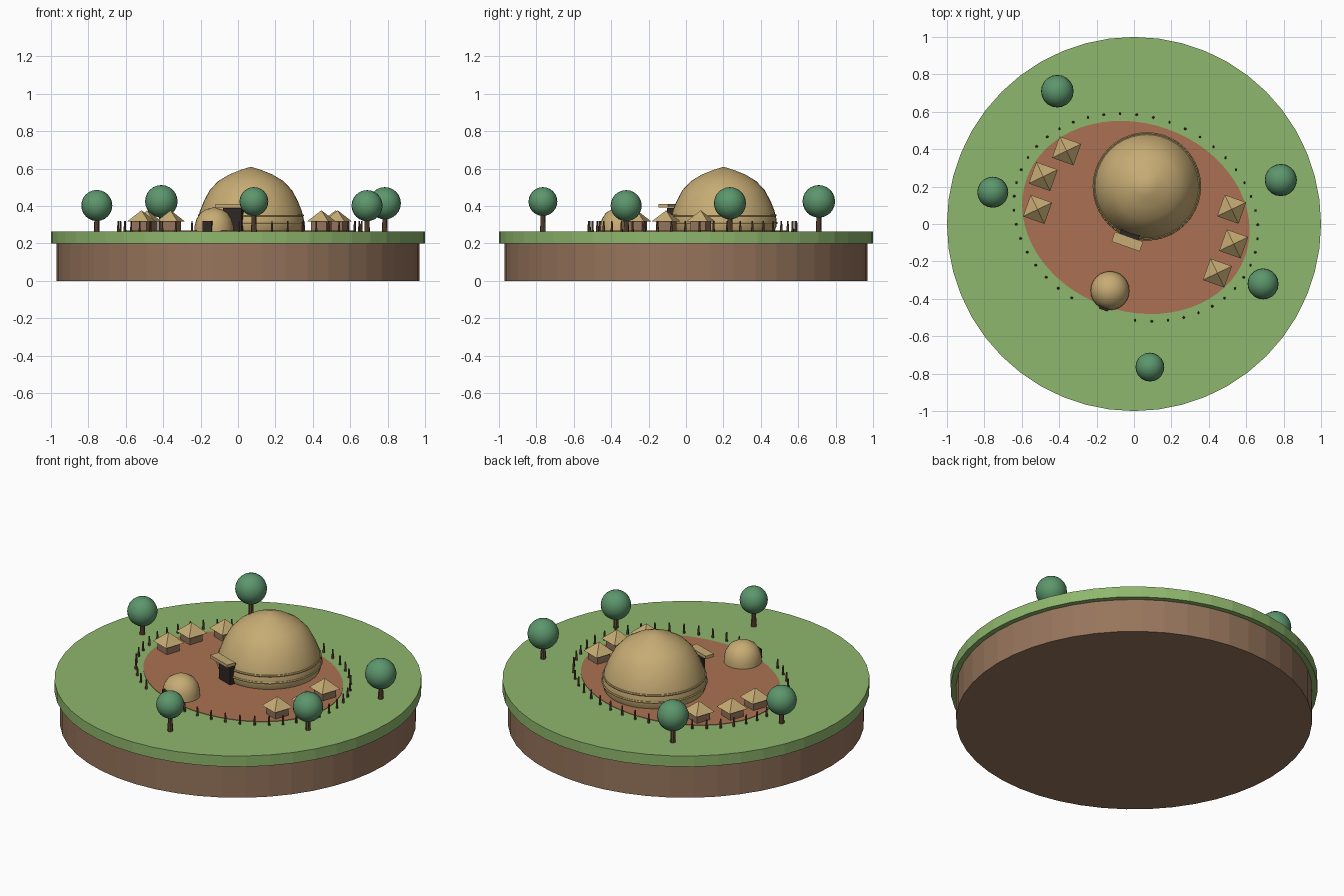
import bpy, math
from mathutils import Vector, Matrix

cube = bpy.data.objects.get("Cube")
if cube:
    bpy.data.objects.remove(cube, do_unlink=True)


def material(name, rgb):
    m = bpy.data.materials.new(name)
    m.use_nodes = True
    m.diffuse_color = (*rgb, 1)
    m.node_tree.nodes["Principled BSDF"].inputs["Base Color"].default_value = (*rgb, 1)
    return m


GRASS = material("grass green", (0.275, 0.474, 0.153))
EARTH = material("earth brown", (0.31, 0.178, 0.107))
CLAY = material("red clay", (0.41, 0.165, 0.084))
THATCH = material("straw thatch", (0.57, 0.41, 0.175))
LEAF = material("leaf green", (0.107, 0.305, 0.15))
WOOD = material("dark wood", (0.13, 0.07, 0.042))
DARK = material("doorway dark", (0.028, 0.02, 0.018))
WALL = material("mud wall", (0.29, 0.175, 0.105))

GROUND = 0.265
TURN = -0.34                      # heading of the whole village
CENTRE = Vector((0.01, 0.035, 0))
SPIN = Matrix.Rotation(TURN, 3, 'Z')


def place(u, v, z=0.0):
    """Village coordinates (u across, v to the back) to world."""
    return CENTRE + SPIN @ Vector((u, v, z))


def finish(name, mat, smooth=False):
    o = bpy.context.object
    o.name = name
    o.data.materials.append(mat)
    if smooth:
        bpy.ops.object.shade_smooth_by_angle(angle=math.radians(40))
    return o


def frustum(name, mat, loc, r1, r2, z0, z1, sides, turn=0.0, smooth=False):
    bpy.ops.mesh.primitive_cone_add(vertices=sides, radius1=r1, radius2=r2, depth=z1 - z0,
                                    location=(loc[0], loc[1], (z0 + z1) / 2),
                                    rotation=(0, 0, turn))
    return finish(name, mat, smooth)


def box(name, mat, loc, size):
    bpy.ops.mesh.primitive_cube_add(size=1, location=loc, rotation=(0, 0, TURN))
    bpy.context.object.scale = size
    return finish(name, mat)


def lathe(name, mat, loc, profile, sides=32):
    """Spin a (radius, height) profile that ends at an apex."""
    verts, faces = [], []
    for r, z in profile[:-1]:
        for i in range(sides):
            a = math.tau * i / sides
            verts.append((r * math.cos(a), r * math.sin(a), z))
    verts.append((0, 0, profile[-1][1]))
    tip, last = len(verts) - 1, len(profile) - 2
    for i in range(sides):
        j = (i + 1) % sides
        for k in range(last):
            b, t = k * sides, (k + 1) * sides
            faces.append((b + i, b + j, t + j, t + i))
        faces.append((last * sides + i, last * sides + j, tip))
    faces.append(tuple(reversed(range(sides))))
    mesh = bpy.data.meshes.new(name)
    mesh.from_pydata(verts, [], faces)
    o = bpy.data.objects.new(name, mesh)
    o.location = (loc[0], loc[1], GROUND)
    bpy.context.collection.objects.link(o)
    bpy.ops.object.select_all(action='DESELECT')
    bpy.context.view_layer.objects.active = o
    o.select_set(True)
    return finish(name, mat, True)


# Island
frustum("earth_base", EARTH, (0, 0), 0.97, 0.97, 0, 0.2, 48)
frustum("grass_top", GRASS, (0, 0), 1, 1, 0.2, GROUND, 48)
yard = frustum("clay_yard", CLAY, CENTRE, 1, 1, GROUND - 0.004, GROUND + 0.003, 64, TURN)
yard.scale = (0.62, 0.502, 1)

# Great hall: dome, binding bands, doorway and canopy
hall = place(0, 0.176)
lathe("hall_dome", THATCH, hall,
      [(0.272, 0), (0.284, 0.03), (0.284, 0.06), (0.272, 0.11), (0.252, 0.16),
       (0.22, 0.22), (0.175, 0.268), (0.115, 0.304), (0.055, 0.328), (0, 0.345)], 40)
for h in (0.045, 0.085):
    bpy.ops.mesh.primitive_torus_add(location=(hall.x, hall.y, GROUND + h),
                                     major_radius=0.284 if h < 0.06 else 0.278,
                                     minor_radius=0.006, major_segments=40, minor_segments=6)
    finish("hall_band", THATCH, True)
box("hall_doorway", DARK, place(0, -0.085, GROUND + 0.062), (0.105, 0.08, 0.124))
box("hall_canopy", THATCH, place(0, -0.137, 0.401), (0.16, 0.055, 0.018))

# Small round hut with doorway
hut_v = -0.415
lathe("round_hut", THATCH, place(0, hut_v),
      [(0.104, 0), (0.103, 0.03), (0.094, 0.065), (0.073, 0.098), (0.04, 0.118), (0, 0.129)], 24)
box("hut_doorway", DARK, place(0, hut_v - 0.085, GROUND + 0.028), (0.05, 0.05, 0.056))

# Square houses in mirrored rows
for side in (-1, 1):
    for u, v in ((0.468, 0.212), (0.54, 0.041), (0.51, -0.135)):
        p = place(side * u, v)
        box("house_walls", WALL, (p.x, p.y, GROUND + 0.028), (0.086, 0.086, 0.056))
        frustum("house_roof", THATCH, p, 0.086, 0, 0.317, 0.377, 4, TURN + math.pi / 4)

# Palisade with an open gate at the front
POSTS = 46
for k in range(2, POSTS - 1):
    a = math.tau * k / POSTS
    p = place(0.665 * math.sin(a), -0.54 * math.cos(a))
    frustum("fence_post", WOOD, p, 0.007, 0.004, GROUND, 0.32, 6)

# Trees
for x, y, r, z in ((-0.41, 0.71, 0.087, 0.425), (-0.755, 0.17, 0.083, 0.403),
                   (0.785, 0.235, 0.086, 0.415), (0.69, -0.32, 0.083, 0.402),
                   (0.085, -0.765, 0.077, 0.424)):
    frustum("tree_trunk", WOOD, (x, y), 0.015, 0.011, GROUND, z, 8, smooth=True)
    bpy.ops.mesh.primitive_uv_sphere_add(segments=20, ring_count=12, radius=r, location=(x, y, z))
    finish("tree_crown", LEAF, True)
